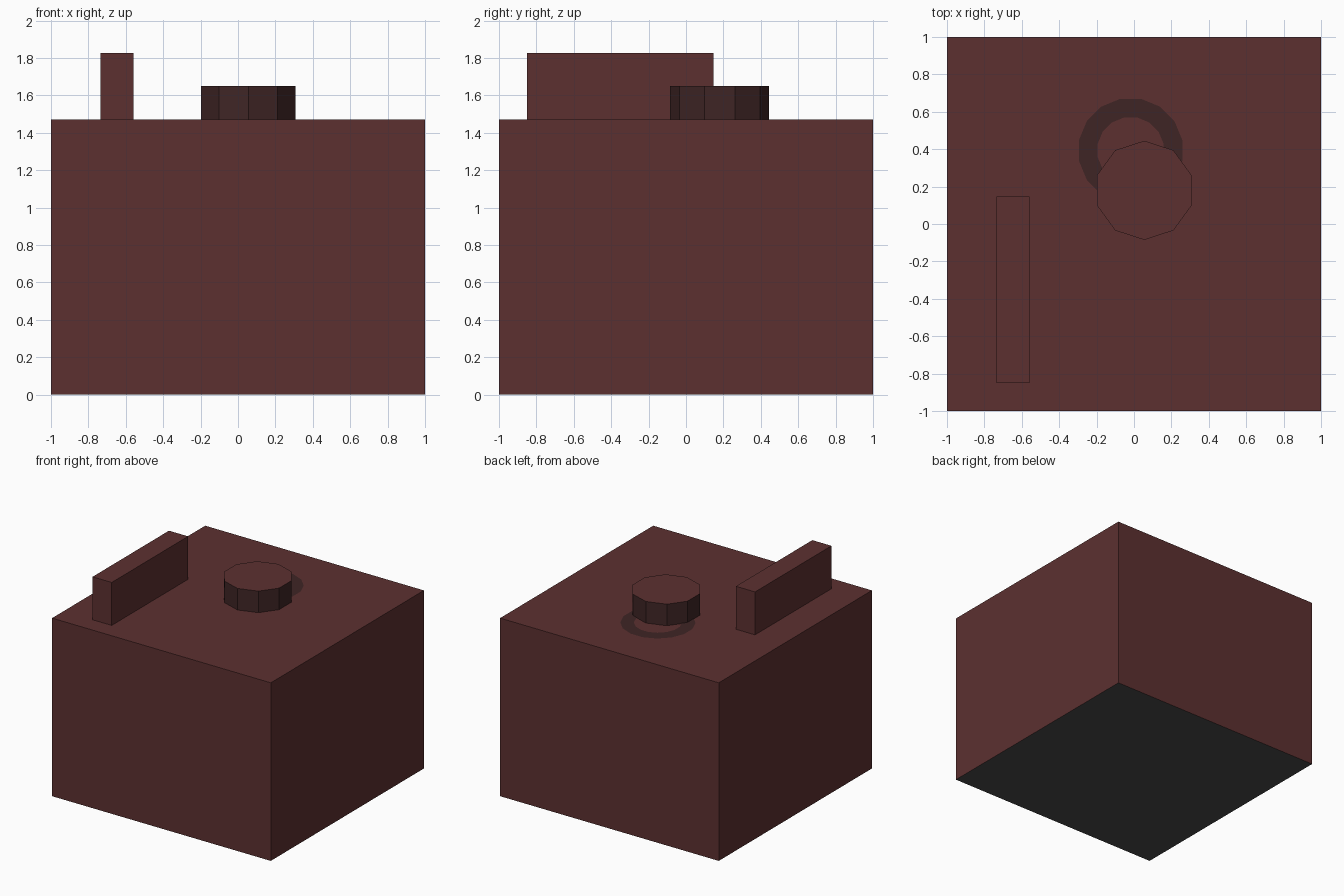
import bpy, bmesh, math

if "Cube" in bpy.data.objects:
    bpy.data.objects.remove(bpy.data.objects["Cube"])


def srgb(h):
    vals = [int(h[i:i + 2], 16) / 255 for i in (0, 2, 4)]
    return [v / 12.92 if v <= 0.04045 else ((v + 0.055) / 1.055) ** 2.4 for v in vals]


def material(name, h):
    m = bpy.data.materials.new(name)
    m.diffuse_color = (*srgb(h), 1)
    m.use_nodes = True
    m.node_tree.nodes["Principled BSDF"].inputs["Base Color"].default_value = m.diffuse_color
    return m


brown = material("reddish brown", "5c3030")
dark = material("dark brown", "3f2525")
grey = material("dark grey", "4c4c4c")

TOP = 1.472


def finish(name, bm, mats, rule=None):
    bm.normal_update()
    if rule:
        for f in bm.faces:
            f.material_index = rule(f)
    me = bpy.data.meshes.new(name)
    bm.to_mesh(me)
    bm.free()
    for m in mats:
        me.materials.append(m)
    ob = bpy.data.objects.new(name, me)
    bpy.context.collection.objects.link(ob)
    return ob


def box(name, lo, hi, mats, rule=None):
    bm = bmesh.new()
    bmesh.ops.create_cube(bm, size=1)
    for v in bm.verts:
        v.co = [(a + b) / 2 + c * (b - a) for a, b, c in zip(lo, hi, v.co)]
    return finish(name, bm, mats, rule)


# main block with grey underside
box("body", (-1, -1, 0), (1, 1, TOP), [brown, grey],
    lambda f: 1 if f.normal.z < -0.5 else 0)

# upright bar on the left
box("bar", (-0.735, -0.85, TOP), (-0.56, 0.148, 1.827), [brown])

# ten-sided knob: brown cap, dark sides
bm = bmesh.new()
bmesh.ops.create_cone(bm, cap_ends=True, segments=10, radius1=0.265, radius2=0.265, depth=0.178)
for v in bm.verts:
    a = round(math.atan2(v.co.y, v.co.x) / (math.pi / 10))
    # put one corner on the +y axis
    if a % 2 == 0:
        a += 1
    ang = a * math.pi / 10
    v.co.x, v.co.y = 0.265 * math.cos(ang), 0.265 * math.sin(ang)
bmesh.ops.translate(bm, verts=bm.verts, vec=(0.055, 0.18, TOP + 0.089))
bmesh.ops.recalc_face_normals(bm, faces=bm.faces)
finish("knob", bm, [brown, dark], lambda f: 1 if abs(f.normal.z) < 0.5 else 0)

# flat painted ring behind the knob
bm = bmesh.new()
N = 16
loops = []
for r in (0.18, 0.282):
    loops.append([bm.verts.new((-0.018 + r * math.cos(2 * math.pi * (i + 0.5) / N),
                                0.393 + r * math.sin(2 * math.pi * (i + 0.5) / N),
                                TOP + 0.003)) for i in range(N)])
inner, outer = loops
for i in range(N):
    j = (i + 1) % N
    bm.faces.new((inner[i], outer[i], outer[j], inner[j]))
finish("painted_ring", bm, [dark])
